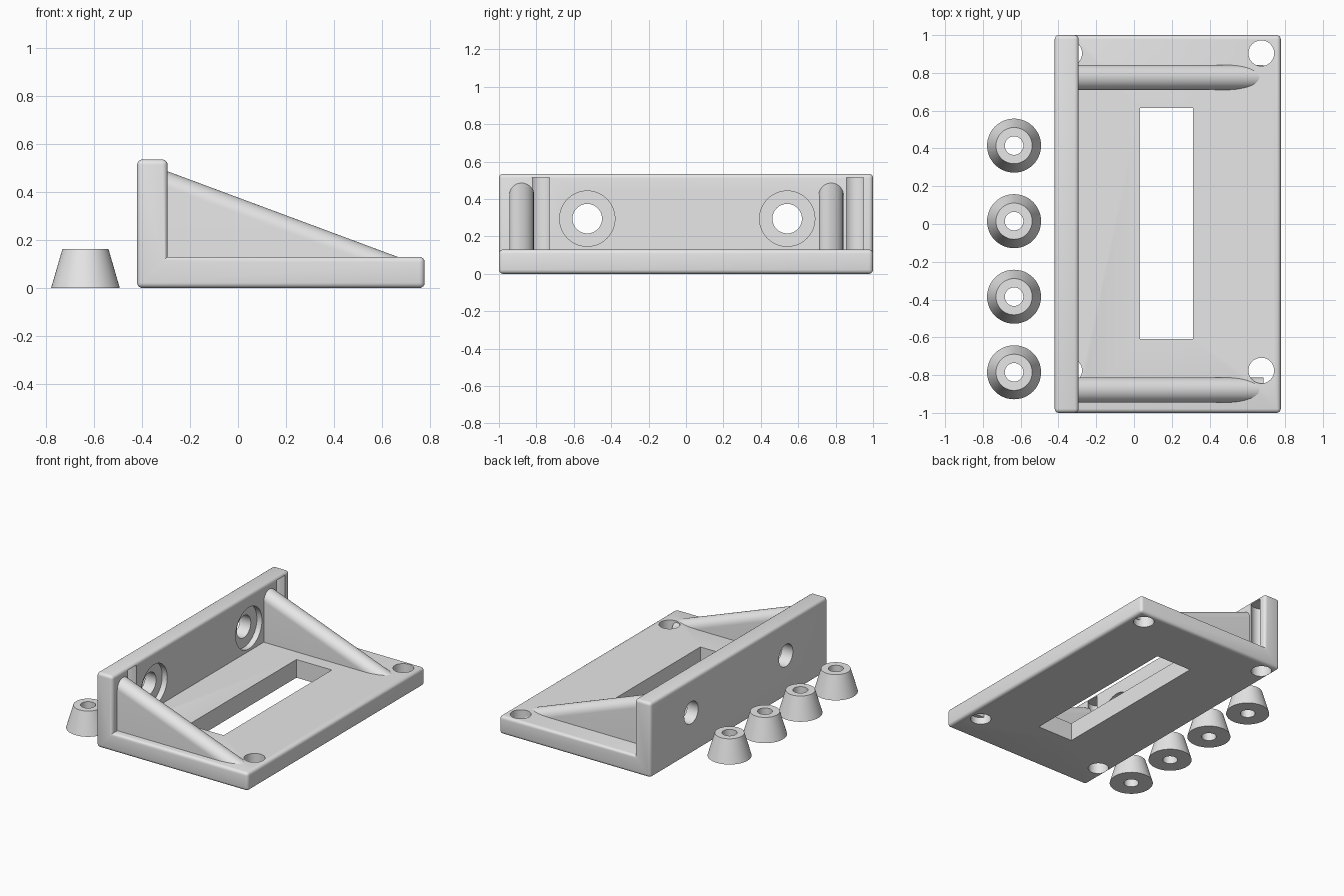
import bpy, bmesh, math
from mathutils import Matrix

if "Cube" in bpy.data.objects:
    bpy.data.objects.remove(bpy.data.objects["Cube"], do_unlink=True)

grey = bpy.data.materials.new("plain_grey")
grey.use_nodes = True
grey.diffuse_color = (0.8, 0.8, 0.8, 1)
grey.node_tree.nodes["Principled BSDF"].inputs["Base Color"].default_value = (0.8, 0.8, 0.8, 1)


def add_object(name, bm):
    bmesh.ops.recalc_face_normals(bm, faces=bm.faces[:])
    mesh = bpy.data.meshes.new(name)
    bm.to_mesh(mesh)
    bm.free()
    mesh.materials.append(grey)
    obj = bpy.data.objects.new(name, mesh)
    bpy.context.collection.objects.link(obj)
    return obj


def activate(obj):
    bpy.ops.object.select_all(action='DESELECT')
    obj.select_set(True)
    bpy.context.view_layer.objects.active = obj


def smooth(obj):
    activate(obj)
    bpy.ops.object.shade_smooth_by_angle(angle=math.radians(32))


def loft(name, sections):
    """Closed skin through matching rings, with flat end caps."""
    bm = bmesh.new()
    rings = [[bm.verts.new(p) for p in s] for s in sections]
    n = len(rings[0])
    for a, b in zip(rings, rings[1:]):
        for i in range(n):
            j = (i + 1) % n
            bm.faces.new((a[i], a[j], b[j], b[i]))
    bm.faces.new(rings[0])
    bm.faces.new(rings[-1])
    return add_object(name, bm)


def cylinder(name, radius, start, end, centre, axis='Z'):
    """Cylinder spanning start..end on one axis; centre gives the other two coordinates."""
    bm = bmesh.new()
    bmesh.ops.create_cone(bm, cap_ends=True, segments=48, radius1=radius,
                          radius2=radius, depth=end - start)
    mid = (start + end) / 2
    if axis == 'X':
        bm.transform(Matrix.Rotation(math.pi / 2, 4, 'Y'))
        bm.transform(Matrix.Translation((mid, *centre)))
    else:
        bm.transform(Matrix.Translation((*centre, mid)))
    return add_object(name, bm)


def cut(target, cutter):
    mod = target.modifiers.new("cut", 'BOOLEAN')
    mod.operation = 'DIFFERENCE'
    mod.solver = 'EXACT'
    mod.object = cutter
    activate(target)
    bpy.ops.object.modifier_apply(modifier=mod.name)
    bpy.data.objects.remove(cutter, do_unlink=True)


# L-shaped bracket: base plate and upright wall, softened outer edges
BACK, FACE, TIP, FLOOR, TOP = -0.42, -0.293, 0.777, 0.13, 0.535
profile = [(BACK, 0), (TIP, 0), (TIP, FLOOR), (FACE, FLOOR), (FACE, TOP), (BACK, TOP)]
bracket = loft("bracket", [[(x, y, z) for x, z in profile] for y in (-1, 1)])
bm = bmesh.new()
bm.from_mesh(bracket.data)
outer = [e for e in bm.edges if e.is_convex]
bmesh.ops.bevel(bm, geom=outer, offset=0.022, segments=4, profile=0.5, affect='EDGES')
bm.to_mesh(bracket.data)
bm.free()

# Rectangular slot in the base plate
bm = bmesh.new()
bmesh.ops.create_cube(bm, size=1, matrix=Matrix.Translation((0.172, 0.003, 0.07))
                      @ Matrix.Diagonal((0.28, 1.222, 0.4, 1)))
cut(bracket, add_object("slot_cutter", bm))

# Corner screw holes; the rear pair runs up into the wall as grooves
for y in (-0.776, 0.904):
    cut(bracket, cylinder("front_hole_cutter", 0.068, -0.1, 0.3, (0.674, y)))
    cut(bracket, cylinder("rear_hole_cutter", 0.068, -0.1, 0.515, (-0.343, y)))

# Wall holes with counterbores on the inner face
for y in (-0.528, 0.541):
    cut(bracket, cylinder("wall_hole_cutter", 0.079, -0.6, 0, (y, 0.295), 'X'))
    cut(bracket, cylinder("counterbore_cutter", 0.148, FACE - 0.04, 0, (y, 0.295), 'X'))
smooth(bracket)


# Sloping round-topped ribs bracing the wall
def rib_section(x, y, top):
    r, steps = 0.066, 20
    arch = [(x, y + r * math.cos(math.pi * i / steps),
             top - r + r * math.sin(math.pi * i / steps)) for i in range(steps + 1)]
    return [(x, y + r, 0.05)] + arch + [(x, y - r, 0.05)]


for side, y in (("left", 0.776), ("right", -0.879)):
    rib = loft(side + "_rib", [rib_section(-0.31, y, 0.492), rib_section(0.685, y, 0.122)])
    smooth(rib)

# Four tapered feet with a bore through each
foot_profile = [(0.143, 0), (0.096, 0.162), (0.049, 0.162), (0.049, 0)]
SEGMENTS = 48
for k in range(4):
    bm = bmesh.new()
    rings = []
    for r, z in foot_profile:
        angles = [2 * math.pi * i / SEGMENTS for i in range(SEGMENTS)]
        rings.append([bm.verts.new((-0.635 + r * math.cos(a),
                                    -0.785 + 0.4 * k + r * math.sin(a), z)) for a in angles])
    for a, b in zip(rings, rings[1:] + rings[:1]):
        for i in range(SEGMENTS):
            j = (i + 1) % SEGMENTS
            bm.faces.new((a[i], a[j], b[j], b[i]))
    smooth(add_object(f"foot_{k + 1}", bm))
